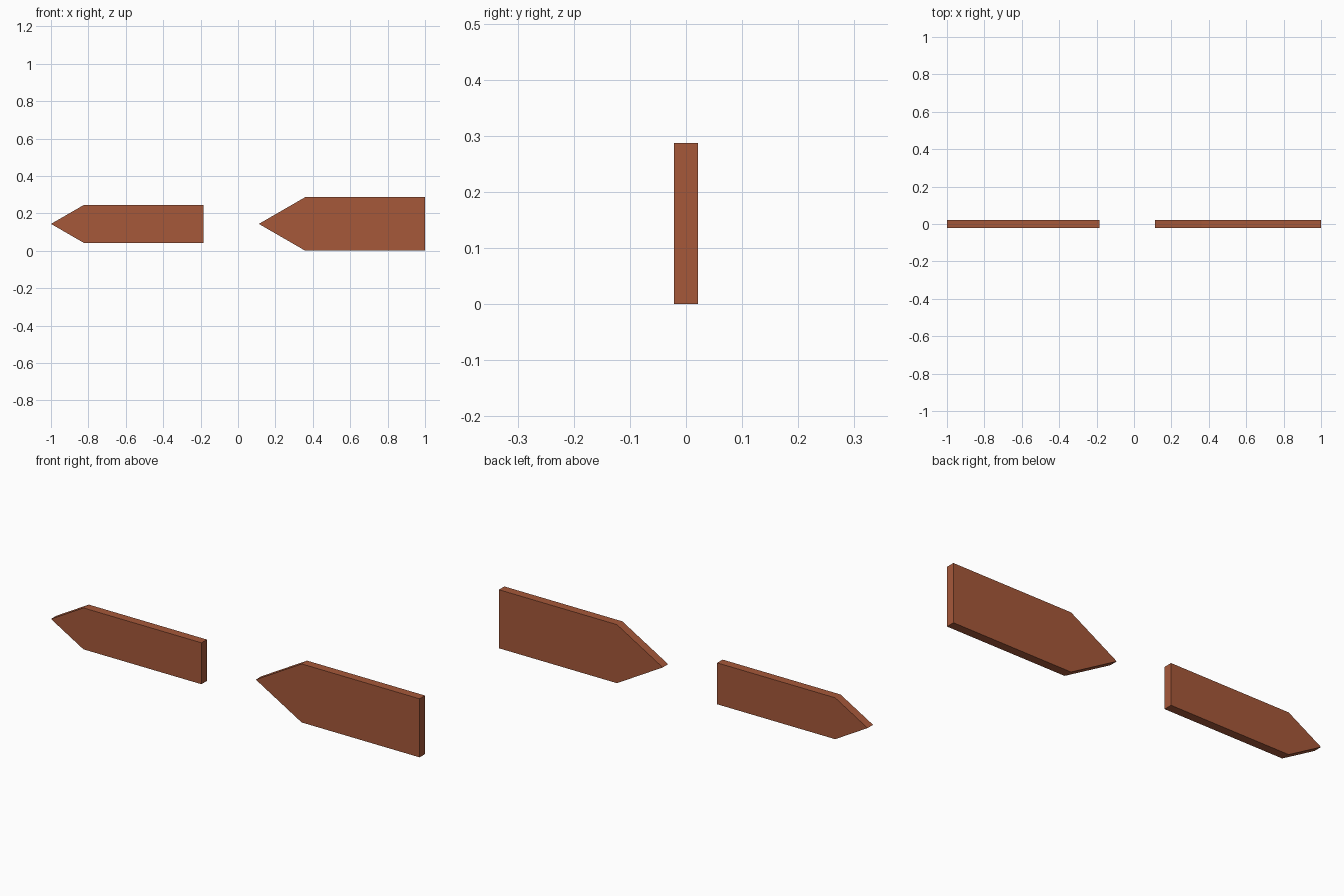
import bpy, bmesh, math
from mathutils import Vector

if "Cube" in bpy.data.objects:
    bpy.data.objects.remove(bpy.data.objects["Cube"])

THICK = 0.042    # board thickness along y
BODY = 0.64      # length of the straight part
MID_Z = 0.1435   # height of the pointed tip

paint = bpy.data.materials.new("rust_brown")
paint.diffuse_color = (0.38, 0.098, 0.042, 1)
paint.use_nodes = True
paint.node_tree.nodes["Principled BSDF"].inputs["Base Color"].default_value = paint.diffuse_color


def pointed_board(name, end_x, half):
    """Flat board with a 60 degree point toward -x, extruded along y."""
    shoulder = end_x - BODY
    tip = shoulder - half * math.sqrt(3)
    profile = [(tip, 0), (shoulder, -half), (end_x, -half),
               (end_x, half), (shoulder, half)]
    bm = bmesh.new()
    face = bm.faces.new([bm.verts.new((x, -THICK / 2, MID_Z + z)) for x, z in profile])
    ext = bmesh.ops.extrude_face_region(bm, geom=[face])["geom"]
    bmesh.ops.translate(bm, vec=Vector((0, THICK, 0)),
                        verts=[g for g in ext if isinstance(g, bmesh.types.BMVert)])
    bmesh.ops.recalc_face_normals(bm, faces=bm.faces)
    mesh = bpy.data.meshes.new(name)
    bm.to_mesh(mesh)
    bm.free()
    mesh.materials.append(paint)
    bpy.context.collection.objects.link(bpy.data.objects.new(name, mesh))


# Narrow board on the left, wide board on the right
pointed_board("narrow_sign_board", -0.184, 0.1015)
pointed_board("wide_sign_board", 1.0, 0.1435)
